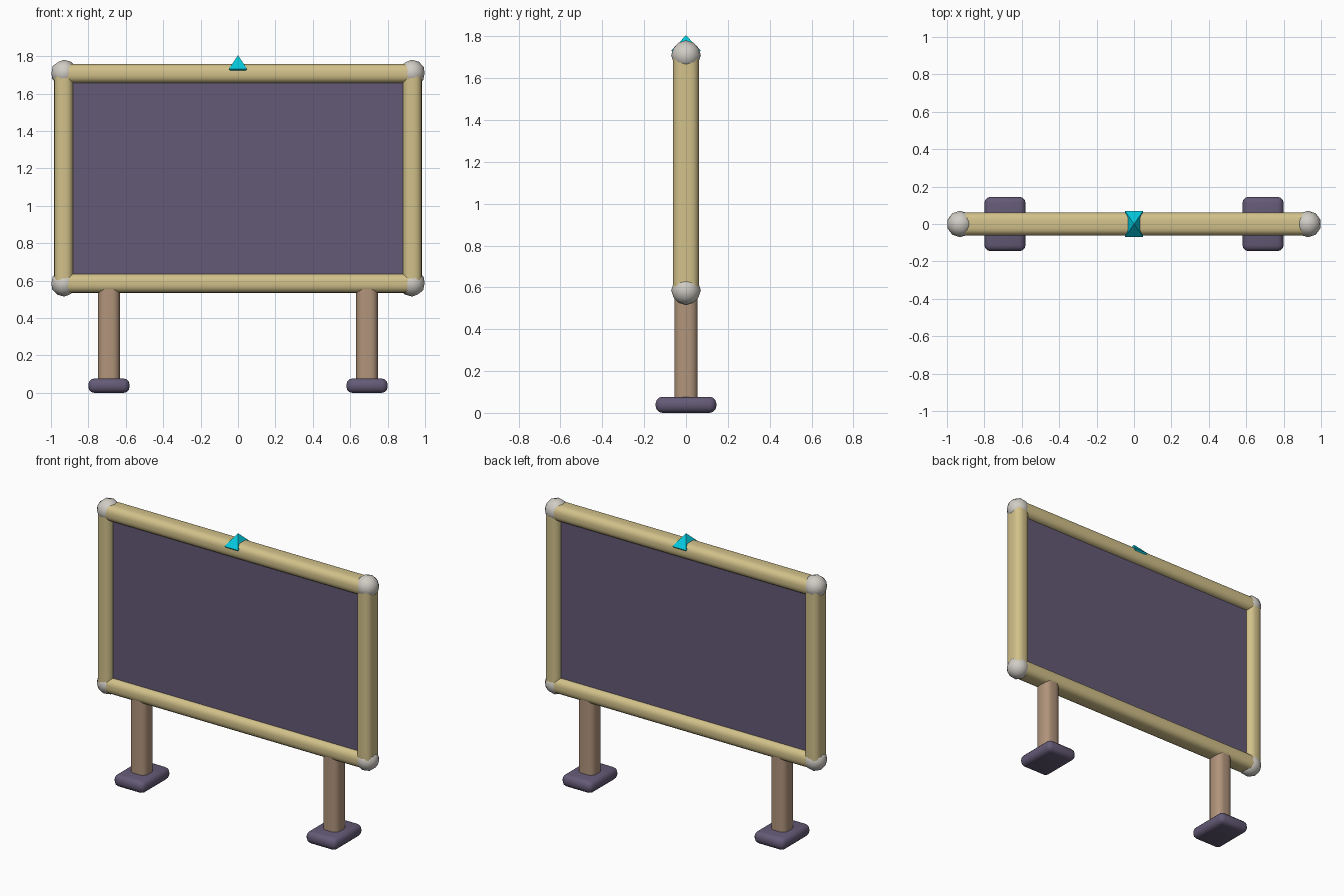
import bpy, bmesh, math
from mathutils import Vector

if "Cube" in bpy.data.objects:
    bpy.data.objects.remove(bpy.data.objects["Cube"])


def material(name, r, g, b):
    lin = lambda c: ((c / 255 + 0.055) / 1.055) ** 2.4 if c > 10 else c / 255 / 12.92
    m = bpy.data.materials.new(name)
    m.diffuse_color = (lin(r), lin(g), lin(b), 1)
    m.use_nodes = True
    m.node_tree.nodes["Principled BSDF"].inputs["Base Color"].default_value = m.diffuse_color
    return m


PURPLE = material("dusky purple", 100, 90, 118)
SAND = material("sand yellow", 210, 193, 138)
WOOD = material("brown wood", 177, 148, 123)
GREY = material("pale grey", 208, 204, 197)
CYAN = material("bright cyan", 4, 200, 220)


def finish(bm, name, mat, smooth=None):
    bmesh.ops.recalc_face_normals(bm, faces=bm.faces[:])
    me = bpy.data.meshes.new(name)
    bm.to_mesh(me)
    bm.free()
    me.materials.append(mat)
    ob = bpy.data.objects.new(name, me)
    bpy.context.collection.objects.link(ob)
    if smooth:
        bpy.ops.object.select_all(action='DESELECT')
        ob.select_set(True)
        bpy.context.view_layer.objects.active = ob
        bpy.ops.object.shade_smooth_by_angle(angle=math.radians(smooth))
    return ob


def box(name, mat, centre, half, bevel=0, axis=None, segments=4):
    """Box; bevels all edges, or only those running along one axis."""
    bm = bmesh.new()
    bmesh.ops.create_cube(bm, size=2)
    for v in bm.verts:
        v.co = Vector([c + h * s for c, h, s in zip(centre, half, v.co)])
    if bevel:
        edges = [e for e in bm.edges if axis is None or
                 abs((e.verts[0].co - e.verts[1].co).normalized()[axis]) > 0.9]
        bmesh.ops.bevel(bm, geom=edges, offset=bevel, segments=segments,
                        profile=0.5, affect='EDGES')
    return finish(bm, name, mat, 35 if bevel else None)


X, LOW, HIGH = 0.932, 0.586, 1.707
MID, HALF = (LOW + HIGH) / 2, (HIGH - LOW) / 2

# Board
box("board_panel", PURPLE, (0, 0, MID), (X - 0.01, 0.025, HALF - 0.01))

# Frame rails and posts, ending inside the corner knobs
for label, z in (("bottom", LOW), ("top", HIGH)):
    box(label + "_rail", SAND, (0, 0, z), (X, 0.062, 0.051), 0.04, 0)

for side, s in (("left", -1), ("right", 1)):
    box(side + "_post", SAND, (s * X, 0, MID), (0.051, 0.062, HALF), 0.04, 2)

    # Corner knobs
    for label, z in (("bottom", LOW), ("top", HIGH + 0.003)):
        bm = bmesh.new()
        bmesh.ops.create_icosphere(bm, subdivisions=2, radius=0.071)
        for v in bm.verts:
            v.co += Vector((s * (X - 0.002), 0, z))
        finish(bm, f"{label}_{side}_knob", GREY, 30)

    # Legs and feet
    box(side + "_leg", WOOD, (s * 0.69, 0, 0.29), (0.058, 0.056, 0.28), 0.04, 2)
    box(side + "_foot", PURPLE, (s * 0.69, 0, 0.0385), (0.11, 0.145, 0.0385),
        0.032, segments=3)

# Gem on the top rail: four-sided double pyramid
bm = bmesh.new()
ring = [bm.verts.new((x * 0.049, y * 0.07, 1.732))
        for x, y in ((-1, -1), (1, -1), (1, 1), (-1, 1))]
for z in (1.805, 1.663):
    tip = bm.verts.new((0, 0, z))
    for i in range(4):
        bm.faces.new((ring[i], ring[(i + 1) % 4], tip))
finish(bm, "top_gem", CYAN)
